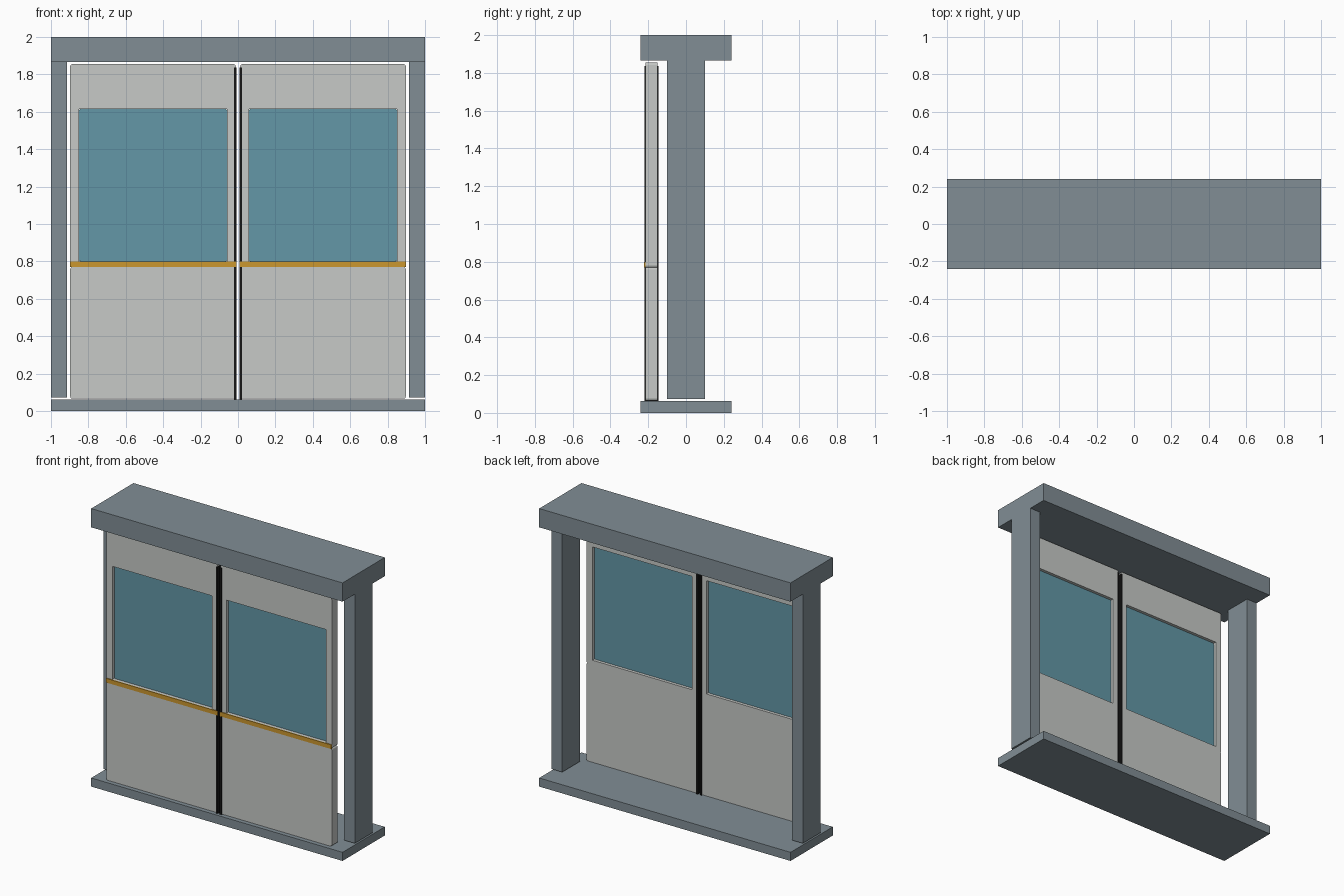
import bpy
import bmesh

cube = bpy.data.objects.get("Cube")
if cube:
    bpy.data.objects.remove(cube, do_unlink=True)


def material(name, color):
    mat = bpy.data.materials.new(name)
    mat.use_nodes = True
    rgba = (*color, 1)
    mat.diffuse_color = rgba
    mat.node_tree.nodes["Principled BSDF"].inputs["Base Color"].default_value = rgba
    return mat


slate = material("slate grey", (0.22, 0.27, 0.30))
pale = material("pale grey", (0.57, 0.59, 0.57))
teal = material("teal glass", (0.125, 0.31, 0.385))
amber = material("amber", (0.60, 0.31, 0.028))
black = material("black rubber", (0.008, 0.008, 0.008))


def box(name, x, y, z, mat, corner=0):
    """Box from (min, max) spans; corner rounds the edges that run along y."""
    bm = bmesh.new()
    bmesh.ops.create_cube(bm, size=1)
    for v in bm.verts:
        v.co = [min(s) if c < 0 else max(s) for c, s in zip(v.co, (x, y, z))]
    if corner:
        edges = [e for e in bm.edges
                 if abs(e.verts[0].co.y - e.verts[1].co.y) > 1e-4]
        bmesh.ops.bevel(bm, geom=edges, offset=corner, segments=3,
                        profile=0.5, affect='EDGES')
    mesh = bpy.data.meshes.new(name)
    bm.to_mesh(mesh)
    bm.free()
    mesh.materials.append(mat)
    obj = bpy.data.objects.new(name, mesh)
    bpy.context.collection.objects.link(obj)
    return obj


def cut(obj, cutter):
    mod = obj.modifiers.new("opening", 'BOOLEAN')
    mod.operation = 'DIFFERENCE'
    mod.solver = 'EXACT'
    mod.object = cutter
    bpy.context.view_layer.objects.active = obj
    bpy.ops.object.modifier_apply(modifier=mod.name)
    bpy.data.objects.remove(cutter, do_unlink=True)


# Fixed surround
box("header", (-1, 1), (-0.24, 0.24), (1.865, 2), slate)
box("sill", (-1, 1), (-0.24, 0.24), (0, 0.062), slate)

# Posts and door leaves, one set per side
DOOR_Y = (-0.215, -0.15)
for side, s in (("left", 1), ("right", -1)):
    def span(a, b):
        return (s * a, s * b)

    box(side + "_post", span(0.915, 1), (-0.1, 0.1), (0.073, 1.865), slate)
    box(side + "_lower_panel", span(0.012, 0.897), DOOR_Y, (0.066, 0.77), pale, 0.012)

    # Upper panel with a window opening and recessed glass
    upper = box(side + "_upper_panel", span(0.012, 0.897), DOOR_Y, (0.77, 1.855), pale, 0.012)
    cut(upper, box("window_cutter", span(0.058, 0.85), (-0.3, -0.1), (0.8, 1.615), pale))
    box(side + "_glass", span(0.058, 0.85), (-0.192, -0.172), (0.8, 1.615), teal, 0.01)

    # Trim
    box(side + "_stripe", span(0.008, 0.897), (-0.222, -0.2145), (0.77, 0.8), amber)
    box(side + "_seal", span(0.008, 0.022), (-0.219, -0.146), (0.062, 1.837), black)
